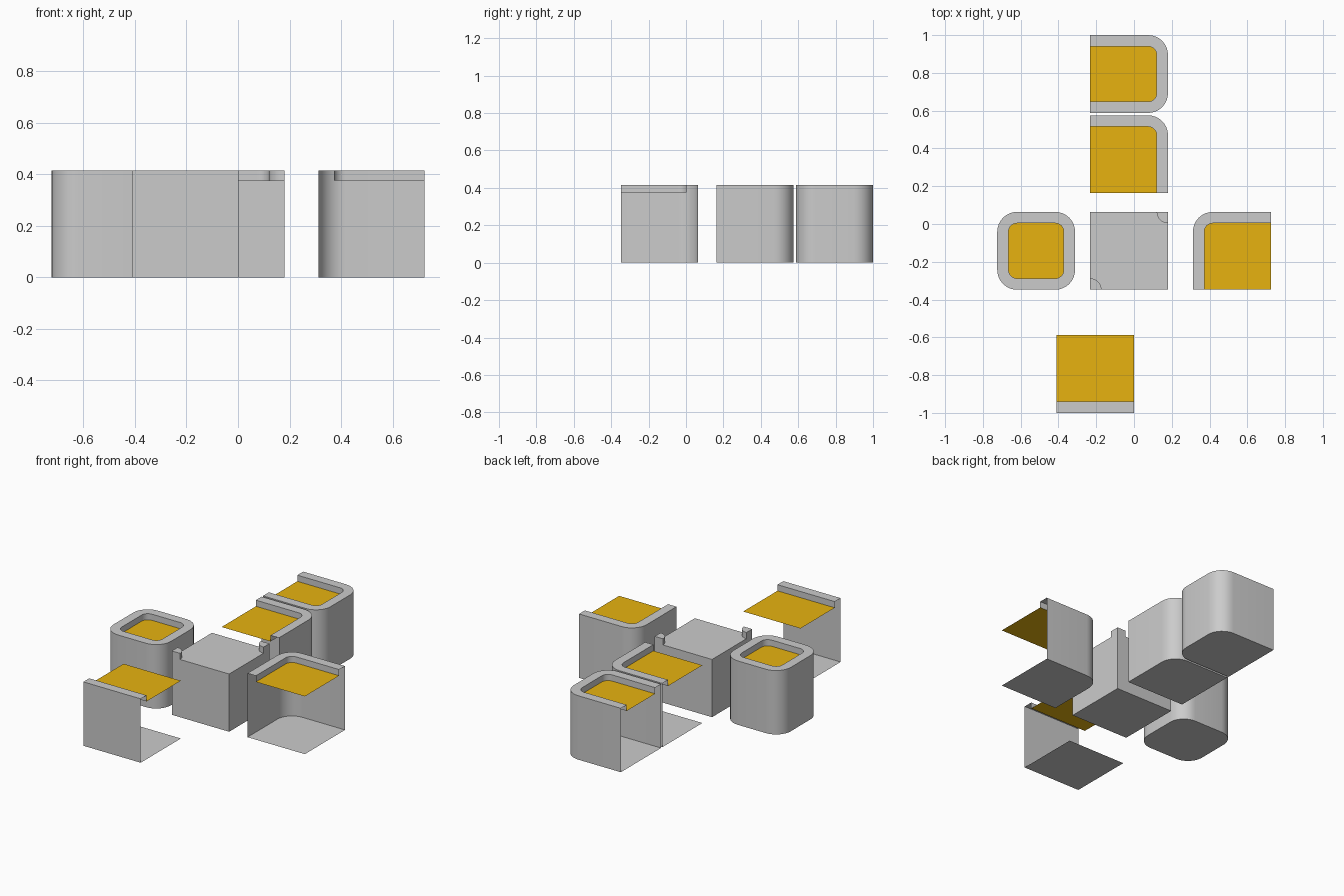
import bpy, bmesh, math

if "Cube" in bpy.data.objects:
    bpy.data.objects.remove(bpy.data.objects["Cube"])

H, RIM, TOP, FLOOR, R = 0.206, 0.06, 0.415, 0.375, 0.105
SEG = 8

sand = bpy.data.materials.new("sand")
sand.diffuse_color = (0.8, 0.45, 0.005, 1)
sand.use_nodes = True
sand.node_tree.nodes["Principled BSDF"].inputs["Base Color"].default_value = sand.diffuse_color


def finish(name, bm, loc, mat=None):
    bmesh.ops.delete(bm, geom=[v for v in bm.verts if not v.link_faces], context='VERTS')
    bmesh.ops.recalc_face_normals(bm, faces=bm.faces)
    me = bpy.data.meshes.new(name)
    bm.to_mesh(me)
    bm.free()
    ob = bpy.data.objects.new(name, me)
    ob.location = (loc[0], loc[1], 0)
    bpy.context.collection.objects.link(ob)
    if mat:
        me.materials.append(mat)
    bpy.ops.object.select_all(action='DESELECT')
    ob.select_set(True)
    bpy.context.view_layer.objects.active = ob
    bpy.ops.object.shade_smooth_by_angle(angle=math.radians(30))
    return ob


def footprint(walls, inset):
    """Clockwise outline from the north-west corner; corners between two walls
    are rounded. Returns points and whether a wall follows each point."""
    pts, wall = [], []
    for i, (sx, sy) in enumerate([(-1, 1), (1, 1), (1, -1), (-1, -1)]):
        before, after = "NESW"[i - 1] in walls, "NESW"[i] in walls
        if before and after:
            c = H - R
            for s in range(SEG + 1):
                a = math.radians(180 - 90 * i - 90 * s / SEG)
                r = R - inset
                pts.append((sx * c + r * math.cos(a), sy * c + r * math.sin(a)))
                wall.append(True)
        else:
            x = H - (inset if ("E" if sx > 0 else "W") in walls else 0)
            y = H - (inset if ("N" if sy > 0 else "S") in walls else 0)
            pts.append((sx * x, sy * y))
            wall.append(True)
        wall[-1] = after
    return pts, wall


def tile(name, loc, walls):
    outer, wall = footprint(walls, 0)
    inner, _ = footprint(walls, RIM)
    # shell: base sheet, outer wall, rim top and inner lip; other sides open
    bm = bmesh.new()
    rings = [[bm.verts.new((x, y, z)) for x, y in pts]
             for pts, z in ((outer, 0), (outer, TOP), (inner, TOP), (inner, FLOOR))]
    bm.faces.new(rings[0][::-1])
    n = len(outer)
    for a, b in zip(rings, rings[1:]):
        for i in range(n):
            if wall[i]:
                j = (i + 1) % n
                bm.faces.new((a[i], a[j], b[j], b[i]))
    finish(name + "_shell", bm, loc)
    # sand floor
    bm = bmesh.new()
    f = bm.faces.new([bm.verts.new((x, y, FLOOR)) for x, y in inner[::-1]])
    ob = finish(name + "_floor", bm, loc, sand)


def prism(name, loc, pts, z0, z1):
    bm = bmesh.new()
    f = bm.faces.new([bm.verts.new((x, y, z0)) for x, y in pts])
    ext = bmesh.ops.extrude_face_region(bm, geom=[f], use_keep_orig=True)
    bmesh.ops.translate(bm, vec=(0, 0, z1 - z0),
                        verts=[v for v in ext["geom"] if isinstance(v, bmesh.types.BMVert)])
    finish(name, bm, loc)


# rimmed tiles, with the sides that carry a wall
tile("end_tile", (-0.026, 0.794), "NES")
tile("corner_tile", (-0.026, 0.369), "NE")
tile("closed_tile", (-0.518, -0.142), "NESW")
tile("left_corner_tile", (0.518, -0.142), "NW")
tile("edge_tile", (-0.205, -0.794), "S")

# solid centre block with two quarter-round corner posts
centre = (-0.026, -0.142)
prism("centre_block", centre, [(-H, -H), (H, -H), (H, H), (-H, H)], 0, FLOOR)
for name, s in (("back_post", 1), ("front_post", -1)):
    arc = [(s * (H - RIM * math.cos(a)), s * (H - RIM * math.sin(a)))
           for a in (math.pi / 2 * k / SEG for k in range(SEG + 1))]
    prism(name, centre, [(s * H, s * H)] + arc, FLOOR, TOP)
